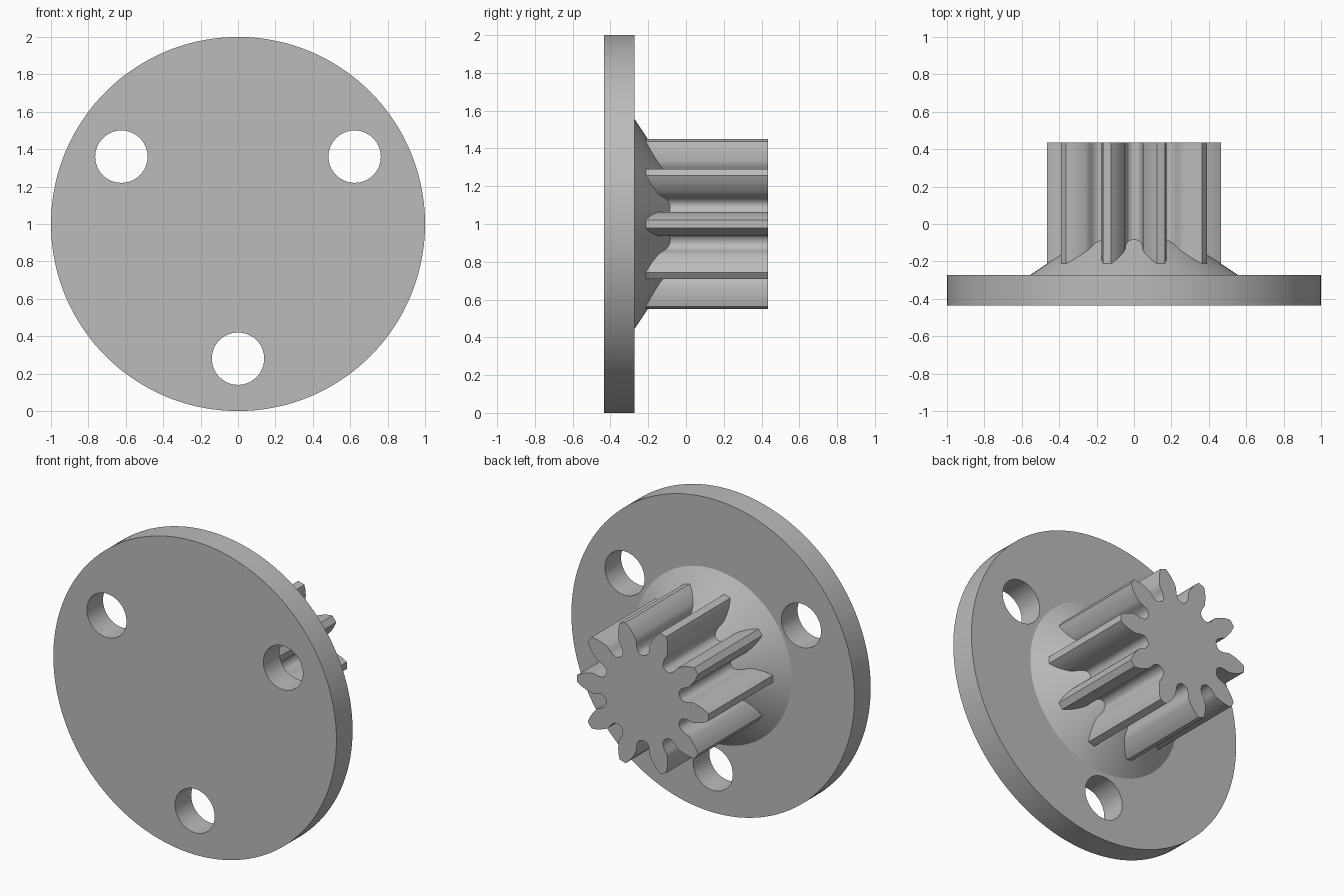
import bpy
import bmesh
from math import sin, cos, pi, radians
from mathutils import Vector

cube = bpy.data.objects.get("Cube")
if cube:
    bpy.data.objects.remove(cube)

grey = bpy.data.materials.new("plain grey")
grey.use_nodes = True
colour = (0.5, 0.5, 0.5, 1)
grey.diffuse_color = colour
grey.node_tree.nodes["Principled BSDF"].inputs["Base Color"].default_value = colour

AXIS_Z = 1.0
FRONT, FLANGE_BACK, BACK = -0.435, -0.272, 0.435
TEETH = 10


def finish(name, bm):
    """Turn a bmesh into a grey object, smooth except at sharp edges."""
    bmesh.ops.recalc_face_normals(bm, faces=bm.faces[:])
    mesh = bpy.data.meshes.new(name)
    bm.to_mesh(mesh)
    bm.free()
    mesh.materials.append(grey)
    obj = bpy.data.objects.new(name, mesh)
    bpy.context.collection.objects.link(obj)
    bpy.ops.object.select_all(action='DESELECT')
    obj.select_set(True)
    bpy.context.view_layer.objects.active = obj
    bpy.ops.object.shade_smooth_by_angle(angle=radians(32))
    return obj


def circle(radius, count, x=0.0, z=0.0):
    steps = [2 * pi * i / count for i in range(count)]
    return [(x + radius * cos(a), z + radius * sin(a)) for a in steps]


def extrude_loops(name, loops, y0, y1):
    """Fill outlines (inner ones become holes) and extrude along y."""
    bm = bmesh.new()
    for loop in loops:
        verts = [bm.verts.new((x, y0, AXIS_Z + z)) for x, z in loop]
        for a, b in zip(verts, verts[1:] + verts[:1]):
            bm.edges.new((a, b))
    bmesh.ops.triangle_fill(bm, use_beauty=True, edges=bm.edges[:], normal=(0, -1, 0))
    result = bmesh.ops.extrude_face_region(bm, geom=bm.faces[:], use_keep_orig=True)
    moved = [v for v in result["geom"] if isinstance(v, bmesh.types.BMVert)]
    bmesh.ops.translate(bm, verts=moved, vec=(0, y1 - y0, 0))
    return finish(name, bm)


# Round flange with three bolt holes
bolt_angles = [radians(a) for a in (30, 150, 270)]
holes = [circle(0.14, 48, 0.72 * cos(a), 0.72 * sin(a)) for a in bolt_angles]
extrude_loops("flange", [circle(1.0, 144)] + holes, FRONT, FLANGE_BACK)

# Conical hub, buried slightly in the flange and in the gear
bm = bmesh.new()
rings = []
for y in (FLANGE_BACK - 0.008, -0.04):
    radius = 0.555 - 1.5 * (y - FLANGE_BACK)
    rings.append([bm.verts.new((x, y, AXIS_Z + z)) for x, z in circle(radius, 96)])
for i in range(96):
    j = (i + 1) % 96
    bm.faces.new((rings[0][i], rings[0][j], rings[1][j], rings[1][i]))
for ring in rings:
    bm.faces.new(ring)
finish("conical_hub", bm)

# Pinion outline: tooth flank as (radius, half width), gap as (half width, radius)
flank = [(0.352, 0.064), (0.37, 0.061), (0.39, 0.056), (0.41, 0.05),
         (0.43, 0.042), (0.45, 0.031), (0.465, 0.022)]
gap = [(0.046, 0.335), (0.0445, 0.318), (0.041, 0.302), (0.034, 0.288),
       (0.024, 0.278), (0.012, 0.273), (0.0, 0.272)]
half_pitch = pi / TEETH


def polar(along, across, angle):
    return (along * cos(angle) - across * sin(angle),
            along * sin(angle) + across * cos(angle))


outline = []
for i in range(TEETH):
    tooth = 2 * half_pitch * i
    outline += [polar(r, -w, tooth) for r, w in flank]
    outline += [polar(r, w, tooth) for r, w in reversed(flank)]
    outline += [polar(r, -w, tooth + half_pitch) for w, r in gap]
    outline += [polar(r, w, tooth + half_pitch) for w, r in reversed(gap[:-1])]
extrude_loops("pinion_gear", [outline], FLANGE_BACK - 0.01, BACK)
